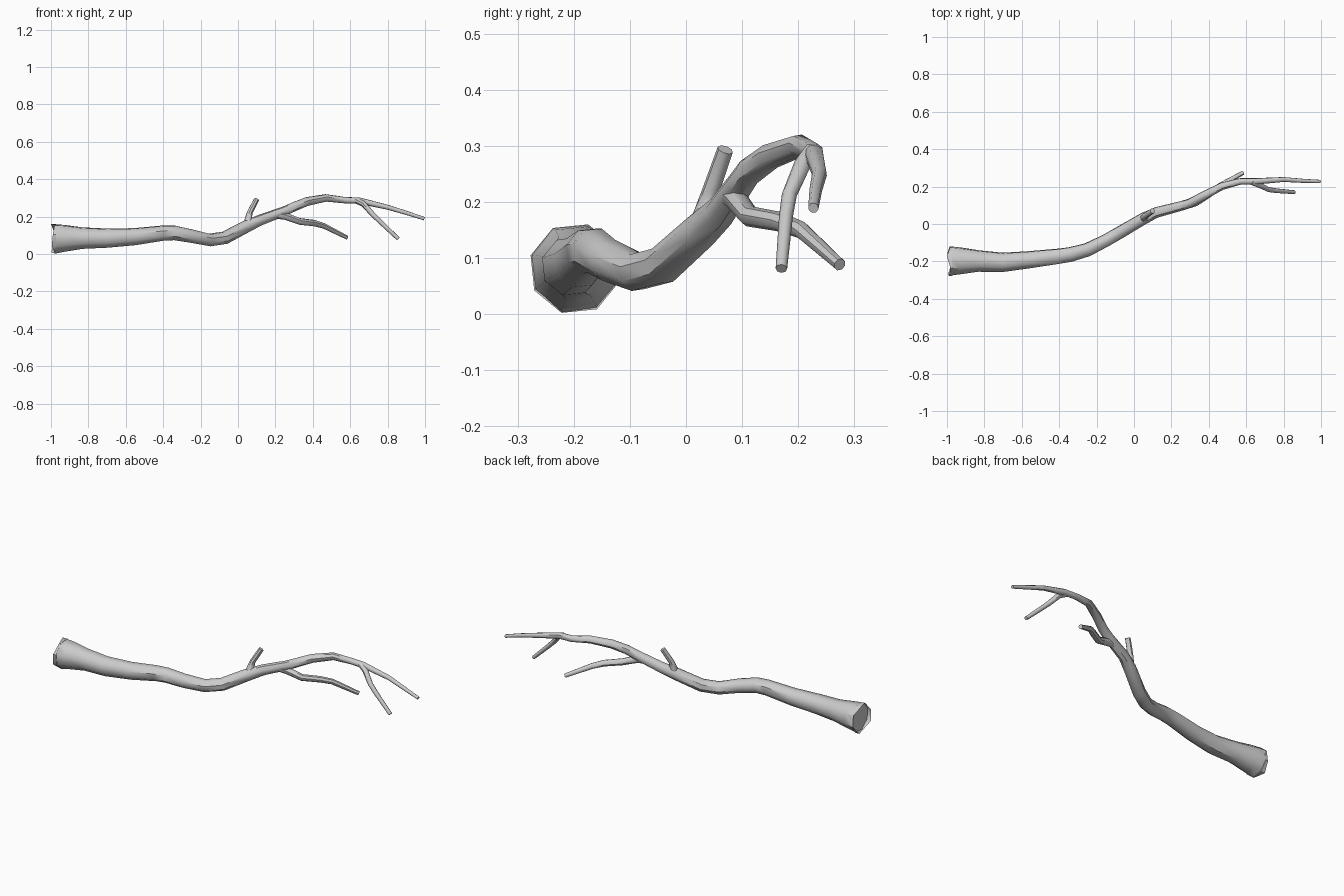
import bpy, bmesh, math
from mathutils import Vector

SIDES = 8


def limb(name, pts, hollow_end=False):
    """Sweep a tapered tube through (x, y, z, radius) points."""
    bm = bmesh.new()
    path = [Vector(p[:3]) for p in pts]
    rings, side = [], None
    for i, c in enumerate(path):
        t = (path[min(i + 1, len(path) - 1)] - path[max(i - 1, 0)]).normalized()
        ref = side if side else Vector((0.05, 0.3, 1))
        side = (ref - t * ref.dot(t)).normalized()
        other = t.cross(side)
        ring = []
        for k in range(SIDES):
            a = 2 * math.pi * k / SIDES
            r = pts[i][3] * 1.03
            ring.append(bm.verts.new(c + side * math.cos(a) * r + other * math.sin(a) * r))
        rings.append(ring)
    for a, b in zip(rings, rings[1:]):
        for k in range(SIDES):
            n = (k + 1) % SIDES
            bm.faces.new((a[k], a[n], b[n], b[k]))
    start = bm.faces.new(rings[0][::-1])
    bm.faces.new(rings[-1])
    # Broken, slightly uneven and dished trunk end
    if hollow_end:
        for k, v in enumerate(rings[0]):
            v.co.x = -1.0 + 0.022 * (0.5 - 0.5 * math.cos(k * 2.4))
        bmesh.ops.inset_region(bm, faces=[start], thickness=0.012)
        for v in start.verts:
            v.co.x = -0.972
    bmesh.ops.recalc_face_normals(bm, faces=bm.faces)
    me = bpy.data.meshes.new(name)
    bm.to_mesh(me)
    bm.free()
    ob = bpy.data.objects.new(name, me)
    bpy.context.collection.objects.link(ob)
    bpy.context.view_layer.objects.active = ob
    ob.select_set(True)
    bpy.ops.object.shade_smooth_by_angle(angle=math.radians(45))
    ob.select_set(False)


# Main bough from thick broken end to thin tip
limb("main_bough", [
    (-0.99, -0.198, 0.081, 0.080), (-0.93, -0.197, 0.084, 0.073),
    (-0.83, -0.198, 0.085, 0.058), (-0.70, -0.205, 0.085, 0.052),
    (-0.55, -0.190, 0.093, 0.046), (-0.40, -0.172, 0.112, 0.041),
    (-0.34, -0.163, 0.113, 0.040), (-0.25, -0.138, 0.096, 0.037),
    (-0.15, -0.088, 0.075, 0.034), (-0.07, -0.042, 0.087, 0.034),
    (0.05, 0.028, 0.150, 0.032), (0.12, 0.062, 0.182, 0.028),
    (0.25, 0.096, 0.230, 0.025), (0.30, 0.112, 0.253, 0.024),
    (0.37, 0.150, 0.281, 0.023), (0.47, 0.202, 0.300, 0.020),
    (0.57, 0.228, 0.288, 0.017), (0.65, 0.228, 0.285, 0.017),
    (0.80, 0.238, 0.250, 0.013), (0.90, 0.231, 0.220, 0.011),
    (0.996, 0.227, 0.189, 0.009)], hollow_end=True)

# Short upright stub
limb("upright_stub", [
    (0.06, 0.030, 0.150, 0.028), (0.055, 0.036, 0.187, 0.019),
    (0.063, 0.045, 0.222, 0.015), (0.100, 0.070, 0.293, 0.014)])

# Long drooping side branch
limb("lower_branch", [
    (0.19, 0.080, 0.212, 0.022), (0.25, 0.090, 0.203, 0.020),
    (0.33, 0.113, 0.174, 0.018), (0.41, 0.165, 0.165, 0.017),
    (0.46, 0.205, 0.150, 0.015), (0.583, 0.274, 0.088, 0.011)])

# Drooping twig near the tip
limb("tip_twig", [
    (0.63, 0.225, 0.288, 0.017), (0.67, 0.208, 0.268, 0.015),
    (0.72, 0.184, 0.212, 0.013), (0.76, 0.178, 0.173, 0.012),
    (0.857, 0.170, 0.081, 0.010)])
